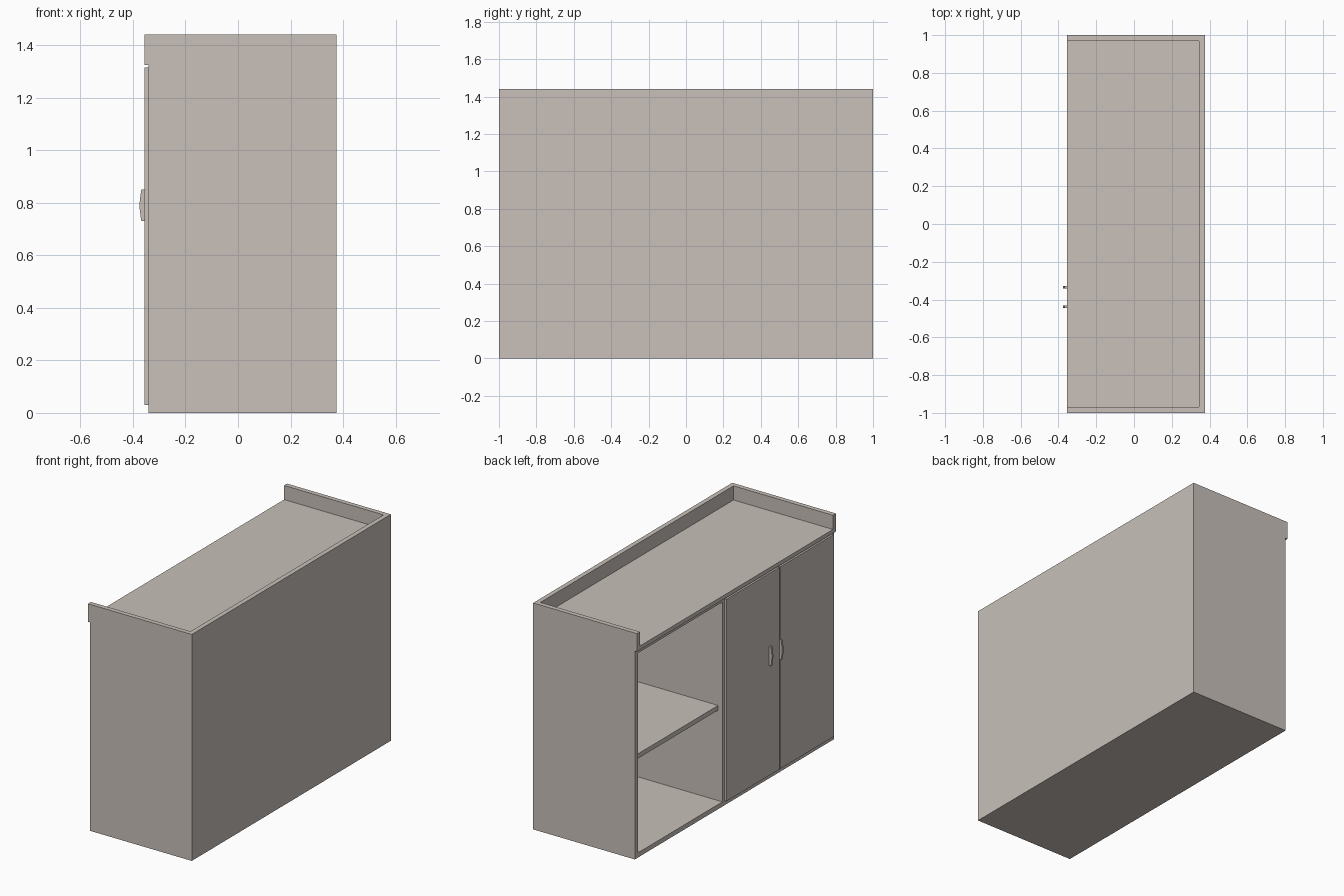
import bpy, bmesh

if "Cube" in bpy.data.objects:
    bpy.data.objects.remove(bpy.data.objects["Cube"])

# One warm grey paint for the whole cabinet
paint = bpy.data.materials.new("warm_grey")
paint.diffuse_color = (0.58, 0.53, 0.49, 1)
paint.use_nodes = True
paint.node_tree.nodes["Principled BSDF"].inputs["Base Color"].default_value = paint.diffuse_color


def finish(name, bm):
    bmesh.ops.recalc_face_normals(bm, faces=bm.faces)
    mesh = bpy.data.meshes.new(name)
    bm.to_mesh(mesh)
    bm.free()
    mesh.materials.append(paint)
    ob = bpy.data.objects.new(name, mesh)
    bpy.context.collection.objects.link(ob)
    return ob


def box(name, x, y, z):
    """Box from (min, max) pairs."""
    bm = bmesh.new()
    bmesh.ops.create_cube(bm, size=1)
    for v in bm.verts:
        v.co = [(a + b) / 2 + c * (b - a) for (a, b), c in zip((x, y, z), v.co)]
    return finish(name, bm)


def extrude_y(name, profile, y0, y1):
    """Extrude an x-z outline along y."""
    bm = bmesh.new()
    face = bm.faces.new([bm.verts.new((x, y0, z)) for x, z in profile])
    new = bmesh.ops.extrude_face_region(bm, geom=[face])["geom"]
    bmesh.ops.translate(bm, vec=(0, y1 - y0, 0),
                        verts=[g for g in new if isinstance(g, bmesh.types.BMVert)])
    return finish(name, bm)


FRONT, LIP, BACK = -0.34, -0.355, 0.375
INNER_BACK = 0.345

# Side panels, stepping forward at the top to form the tray rim
side = [(FRONT, 0), (BACK, 0), (BACK, 1.44), (LIP, 1.44), (LIP, 1.325), (FRONT, 1.325)]
extrude_y("left_side_panel", side, 0.97, 1.0)
extrude_y("right_side_panel", side, -1.0, -0.97)

# Carcass panels
box("back_panel", (INNER_BACK, BACK), (-0.97, 0.97), (0, 1.44))
box("bottom_panel", (FRONT, INNER_BACK), (-0.97, 0.97), (0, 0.03))
box("upper_panel", (FRONT, INNER_BACK), (-0.97, 0.97), (1.30, 1.325))
box("worktop", (LIP, INNER_BACK), (-0.97, 0.97), (1.325, 1.35))
box("divider", (FRONT, INNER_BACK), (0.09, 0.12), (0.03, 1.30))

# Recessed shelf in the open bay
box("shelf", (-0.31, INNER_BACK), (0.12, 0.97), (0.605, 0.635))

# Overlay doors
box("left_door", (LIP, FRONT), (-0.43, 0.10), (0.03, 1.315))
box("right_door", (LIP, FRONT), (-0.98, -0.442), (0.03, 1.315))

# Bowed pull handles
handle = [(LIP, 0.73), (-0.368, 0.73), (-0.371, 0.75), (-0.374, 0.775), (-0.375, 0.79),
          (-0.374, 0.805), (-0.371, 0.83), (-0.368, 0.85), (LIP, 0.85)]
for name, y in (("left_handle", -0.335), ("right_handle", -0.438)):
    extrude_y(name, handle, y - 0.007, y + 0.007)
